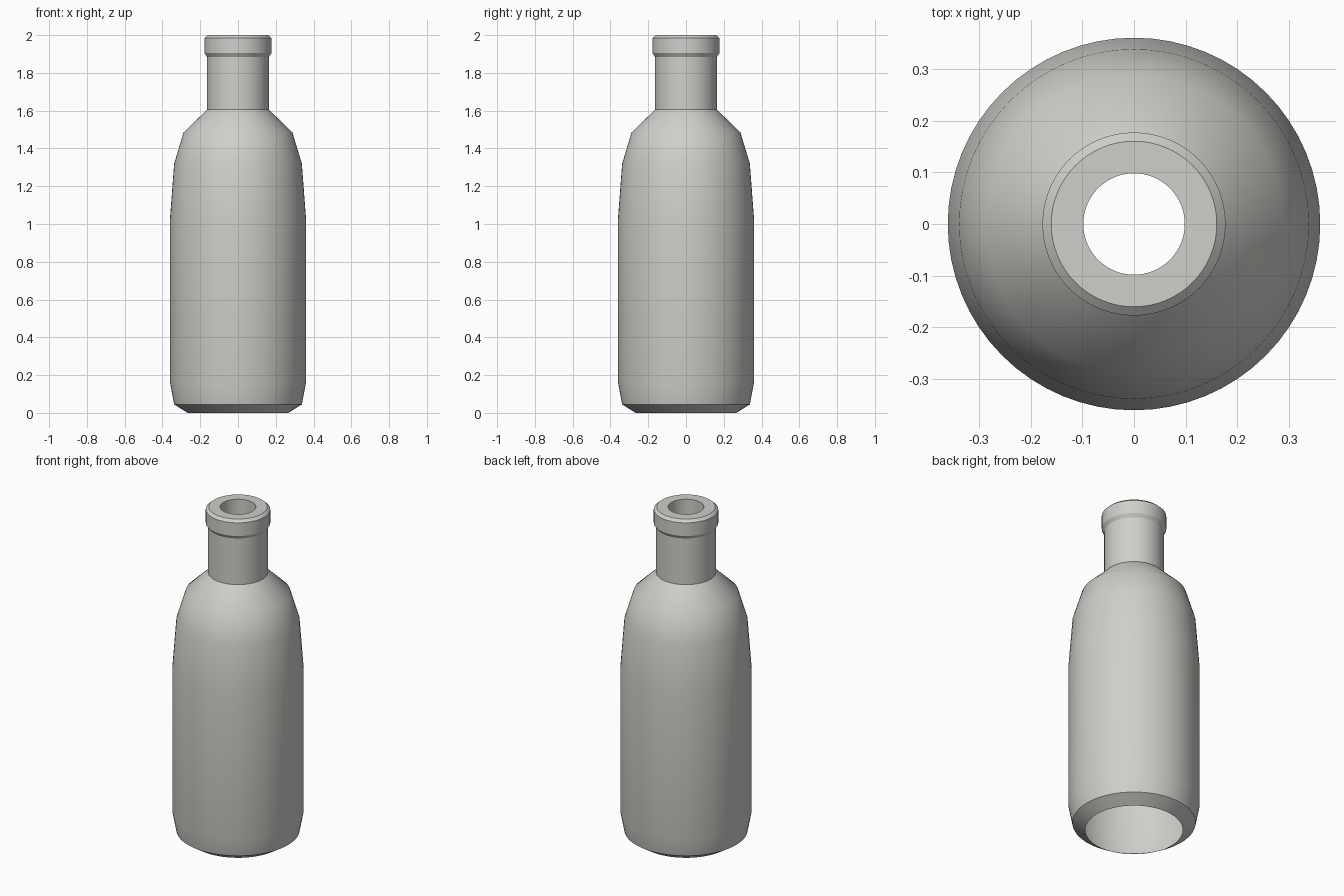
import bpy, bmesh, math

cube = bpy.data.objects.get("Cube")
if cube:
    bpy.data.objects.remove(cube, do_unlink=True)

SEGMENTS = 64

# Pale grey material
grey = bpy.data.materials.new("pale_grey")
grey.use_nodes = True
colour = (0.62, 0.62, 0.59, 1)
grey.diffuse_color = colour
grey.node_tree.nodes["Principled BSDF"].inputs["Base Color"].default_value = colour


def lathe(name, profile):
    """Revolve an open (radius, height) profile about z; climbing outlines face outward."""
    bm = bmesh.new()
    rings = []
    for r, z in profile:
        ring = []
        for i in range(SEGMENTS):
            a = math.tau * i / SEGMENTS
            ring.append(bm.verts.new((r * math.cos(a), r * math.sin(a), z)))
        rings.append(ring)
    for low, high in zip(rings, rings[1:]):
        for i in range(SEGMENTS):
            j = (i + 1) % SEGMENTS
            bm.faces.new((low[i], low[j], high[j], high[i]))
    mesh = bpy.data.meshes.new(name)
    bm.to_mesh(mesh)
    bm.free()
    mesh.materials.append(grey)
    obj = bpy.data.objects.new(name, mesh)
    bpy.context.collection.objects.link(obj)
    bpy.ops.object.select_all(action="DESELECT")
    obj.select_set(True)
    bpy.context.view_layer.objects.active = obj
    bpy.ops.object.shade_smooth_by_angle(angle=math.radians(32))
    return obj


# Open base, body and shoulder, neck, lip, then the mouth bore
base = [(0.267, 0), (0.338, 0.045), (0.36, 0.16)]
body = [(0.36, 1.03), (0.338, 1.32), (0.288, 1.485)]
neck = [(0.164, 1.605), (0.164, 1.885)]
lip = [(0.177, 1.905), (0.177, 1.985), (0.16, 2.0)]
bore = [(0.098, 2.0), (0.098, 1.605)]
lathe("bottle", base + body + neck + lip + bore)
